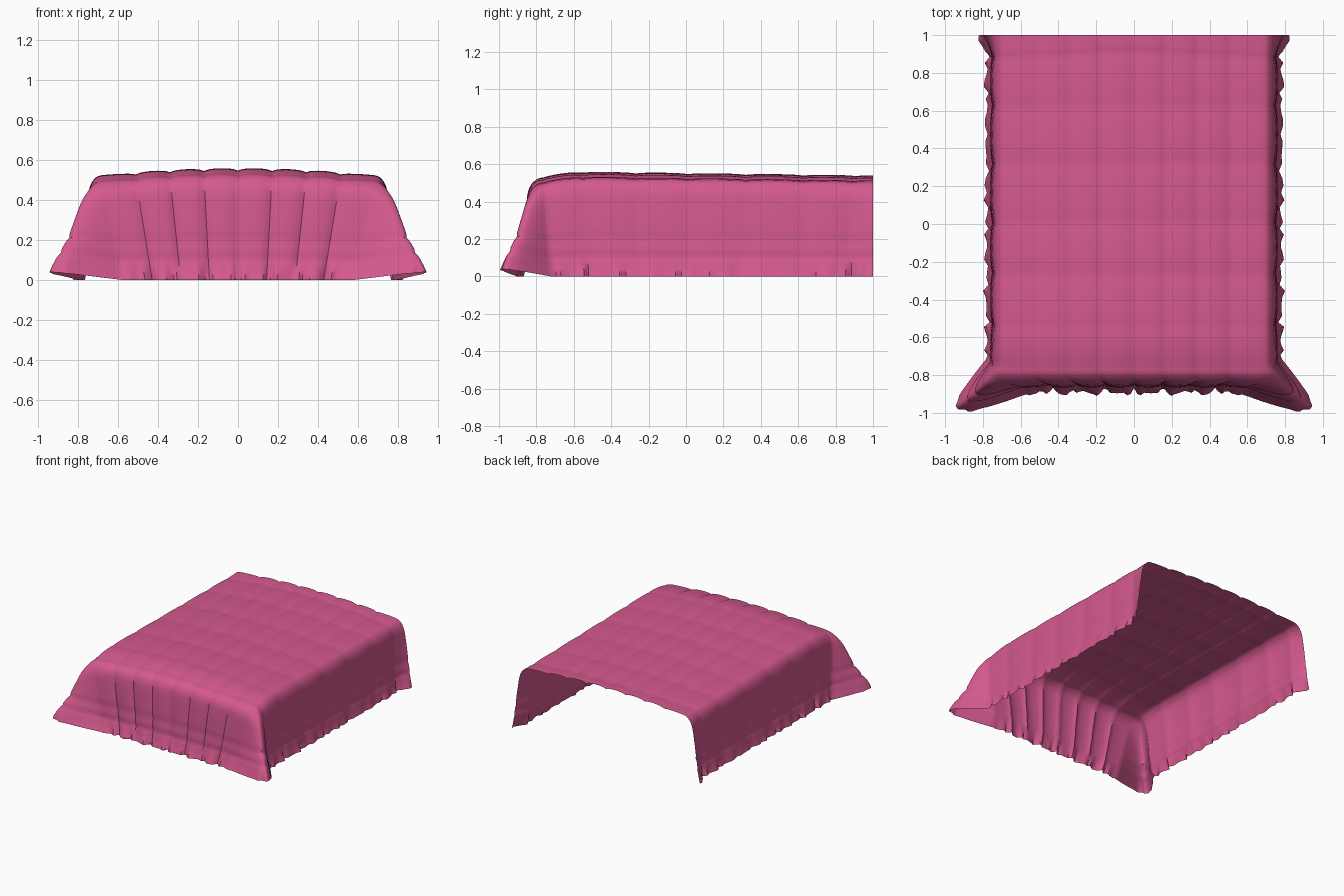
import bpy, bmesh, math
from mathutils import Vector

cube = bpy.data.objects.get("Cube")
if cube:
    bpy.data.objects.remove(cube, do_unlink=True)

SUB = 8          # cuts per quilt panel
FAN = 28         # columns in the flared corner
EDGE_X, EDGE_Y = 0.68, -0.76
SEAMS_X = [0, 0.17, 0.34, 0.51, EDGE_X]
SEAMS_Y = [1, 0.885, 0.63, 0.32, 0.01, -0.27, -0.55, EDGE_Y]

# Skirt levels: outward offset, height fraction; then the same for the corner
SKIRT = [(0, 1), (.02, .99), (.037, .965), (.055, .915), (.068, .82),
         (.075, .6), (.079, .38), (.084, .2), (.092, .1), (.105, 0)]
FLARE = [(0, 1), (.02, .985), (.04, .955), (.065, .89), (.098, .78),
         (.13, .61), (.163, .43), (.205, .28), (.238, .15), (.25, .08)]


def refine(points, steps=4):
    """Smooth curve through a list of points."""
    pts = [Vector(p) for p in points]
    out = []
    for i in range(len(pts) - 1):
        a, b = pts[max(i - 1, 0)], pts[i]
        c, d = pts[i + 1], pts[min(i + 2, len(pts) - 1)]
        for k in range(steps):
            t = k / steps
            out.append(0.5 * (2 * b + (c - a) * t + (2 * a - 5 * b + 4 * c - d) * t * t
                              + (3 * b - a - 3 * c + d) * t ** 3))
    return out + [pts[-1]]


def panels(seams, half_first):
    """Positions along the quilt, each with its puff from 0 at a seam to 1."""
    out = []
    last = len(seams) - 2
    for i in range(last + 1):
        for k in range(SUB):
            f = k / SUB
            g = f
            if i == last:
                g = f / 2
            elif i == 0 and half_first:
                g = 0.5 + f / 2
            out.append((seams[i] + (seams[i + 1] - seams[i]) * f,
                        math.sin(math.pi * g) ** 0.5))
    return out + [(seams[-1], 1.0)]


def top_point(x, y, px, py):
    """Domed, quilted top of the cover."""
    z = 0.508 + 0.035 * (1 - (x / EDGE_X) ** 2) - 0.02 * max(0, y + 0.55) / 1.55
    z -= 0.03 * (max(0, -0.55 - y) / 0.21) ** 2
    z += 0.012 * px + 0.006 * py
    y += 0.035 * (1 - x / EDGE_X) * max(0, 1 - abs(y - 0.885) / 0.115)
    return Vector((x, y, z))


def groove(h):
    return sum(math.exp(-((h - s) / 0.025) ** 2) for s in (0.38, 0.2))


def ruffle(s, h):
    wave = math.sin(s * 61) + 0.6 * math.sin(s * 97 + 1) + 0.5 * math.sin(s * 33 + 2)
    return 0.009 * wave * max(0, 1 - h / 0.2)


def side_column(p, puff):
    col = []
    for d, h in refine(SKIRT):
        d += 0.01 * (puff - 1) * min(1, (1 - h) * 5) - 0.005 * groove(h) + ruffle(p.y, h)
        d += 0.05 * (max(0, p.y - 0.88) / 0.12) ** 2 * (1 - h)
        y = p.y * (1 - 0.055 * (1 - h)) if p.y < 0 else p.y
        col.append(Vector((p.x + d, y, p.z * h)))
    return col


def front_column(p, puff):
    col = []
    for d, h in refine(SKIRT):
        d = d * 1.3 + 0.016 * (puff - 1) * min(1, (1 - h) * 5) - 0.005 * groove(h)
        d += ruffle(p.x + 0.3, h)
        col.append(Vector((p.x * (1 - 0.16 * (1 - h)), p.y - d, p.z * h)))
    return col


def corner_column(start, end, corner, a):
    """Blend of the two neighbouring columns, pushed out into the flare."""
    col = []
    for s, e, (d, h), (_, hs) in zip(start, end, refine(FLARE), refine(SKIRT)):
        d -= 0.008 * groove(hs)
        apex = corner + Vector((d, -0.88 * d, corner.z * (h - 1)))
        p = s.lerp(e, a) + (apex - (s + e) / 2) * math.sin(math.pi * a)
        p += Vector((1, -1, 0)) * ruffle(a * 0.5, hs) * 0.5 * math.sin(math.pi * a)
        col.append(p)
    return col


def add_sheet(bm, rows):
    grid = [[bm.verts.new(p) for p in row] for row in rows]
    for r, s in zip(grid, grid[1:]):
        for i in range(len(r) - 1):
            bm.faces.new((r[i], r[i + 1], s[i + 1], s[i]))


# Quilted top, left half
xs, ys = panels(SEAMS_X, False), panels(SEAMS_Y, True)
top = [[top_point(x, y, px, py) for x, px in xs] for y, py in ys]

# Hanging skirt: side, flared corner, front
side = [side_column(row[-1], py) for row, (_, py) in zip(top, ys)]
front = [front_column(p, px) for p, (_, px) in zip(top[-1], xs)][::-1]
corner = [corner_column(side[-1], front[0], top[-1][-1], k / FAN) for k in range(1, FAN)]

bm = bmesh.new()
add_sheet(bm, top)
add_sheet(bm, side + corner + front)
bmesh.ops.remove_doubles(bm, verts=bm.verts, dist=0.0001)
for v in bm.verts:
    v.co.z = max(v.co.z, 0)
bmesh.ops.recalc_face_normals(bm, faces=bm.faces)
if max(bm.faces, key=lambda f: abs(f.normal.z)).normal.z < 0:
    bmesh.ops.reverse_faces(bm, faces=bm.faces)

mesh = bpy.data.meshes.new("quilted_bed_cover")
bm.to_mesh(mesh)
bm.free()
cover = bpy.data.objects.new("quilted_bed_cover", mesh)
bpy.context.collection.objects.link(cover)

# Right half
mirror = cover.modifiers.new("Mirror", 'MIRROR')
mirror.use_clip = True
mirror.merge_threshold = 0.0005

# Pink cloth
pink = bpy.data.materials.new("pink_cloth")
pink.use_nodes = True
color = (0.66, 0.1, 0.27, 1)
pink.diffuse_color = color
bsdf = pink.node_tree.nodes["Principled BSDF"]
bsdf.inputs["Base Color"].default_value = color
bsdf.inputs["Roughness"].default_value = 0.8
mesh.materials.append(pink)

bpy.ops.object.select_all(action='DESELECT')
cover.select_set(True)
bpy.context.view_layer.objects.active = cover
bpy.ops.object.shade_smooth_by_angle(angle=math.radians(40))
